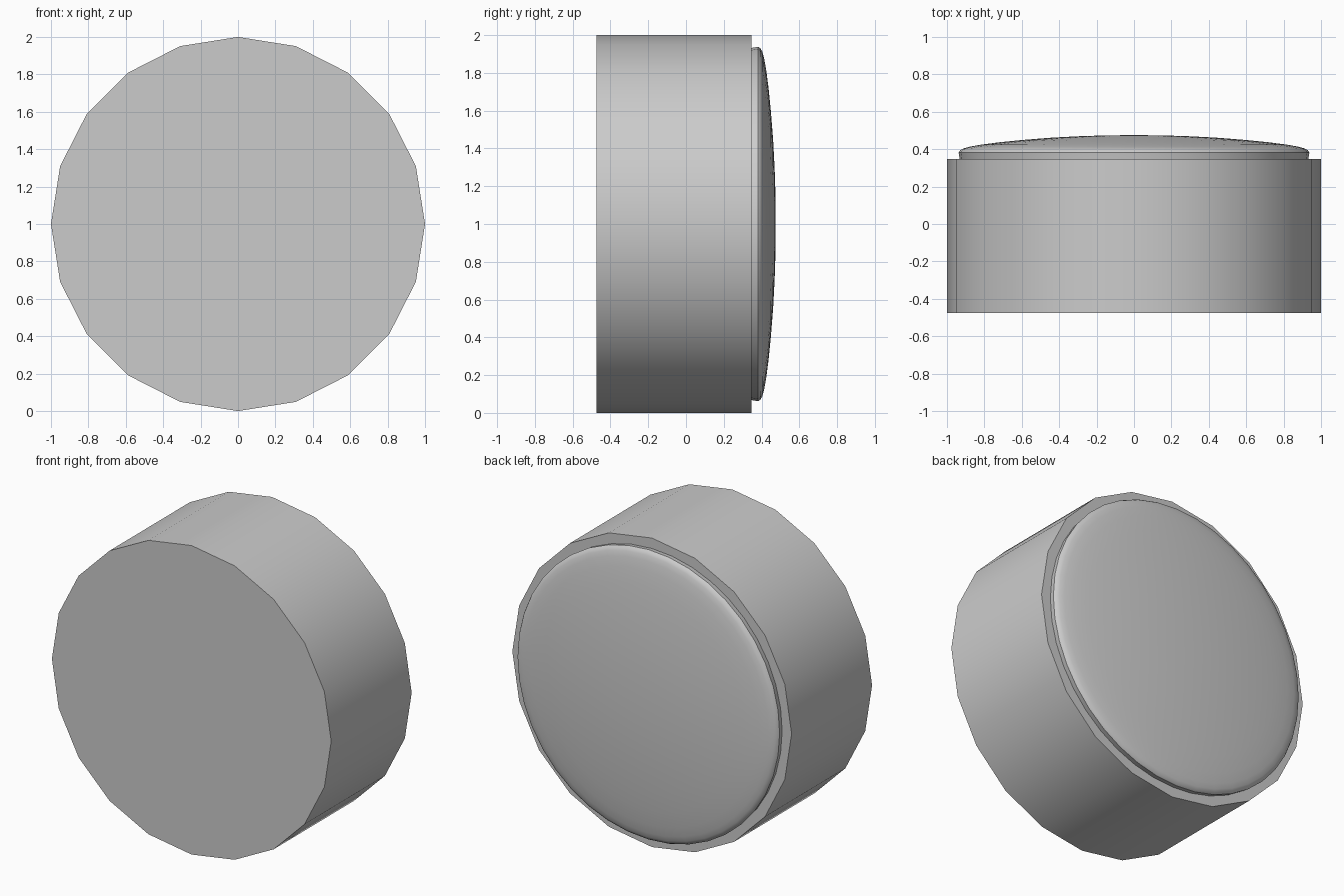
import bpy
import bmesh
from math import sin, cos, tau, radians

if "Cube" in bpy.data.objects:
    bpy.data.objects.remove(bpy.data.objects["Cube"])


def lathe(name, profile, sides):
    """Revolve (radius, y) points around the y axis through z = 1."""
    bm = bmesh.new()
    rings = []
    for r, y in profile:
        if r == 0:
            rings.append([bm.verts.new((0, y, 1))] * sides)
        else:
            rings.append([bm.verts.new((r * cos(tau * i / sides), y,
                                        1 + r * sin(tau * i / sides)))
                          for i in range(sides)])
    for a, b in zip(rings, rings[1:]):
        for i in range(sides):
            j = (i + 1) % sides
            bm.faces.new(list(dict.fromkeys((a[i], a[j], b[j], b[i]))))
    # Close open ends with flat caps
    for (r, y), ring in ((profile[0], rings[0]), (profile[-1], rings[-1])):
        if r > 0:
            bm.faces.new(ring)
    bmesh.ops.recalc_face_normals(bm, faces=bm.faces[:])
    mesh = bpy.data.meshes.new(name)
    bm.to_mesh(mesh)
    bm.free()
    ob = bpy.data.objects.new(name, mesh)
    bpy.context.collection.objects.link(ob)
    bpy.ops.object.select_all(action='DESELECT')
    ob.select_set(True)
    bpy.context.view_layer.objects.active = ob
    bpy.ops.object.shade_smooth_by_angle(angle=radians(30))
    return ob


# Twenty-sided drum with flat ends
lathe("drum_body", [(1, -0.475), (1, 0.348)], 20)

# Shallow domed cover with a short rim, set into the back
lathe("domed_cover", [(0.932, 0.345), (0.935, 0.365), (0.938, 0.382),
                      (0.93, 0.394), (0.912, 0.404), (0.88, 0.413),
                      (0.82, 0.424), (0.72, 0.437), (0.6, 0.449),
                      (0.45, 0.461), (0.3, 0.469), (0.15, 0.474),
                      (0, 0.475)], 40)
